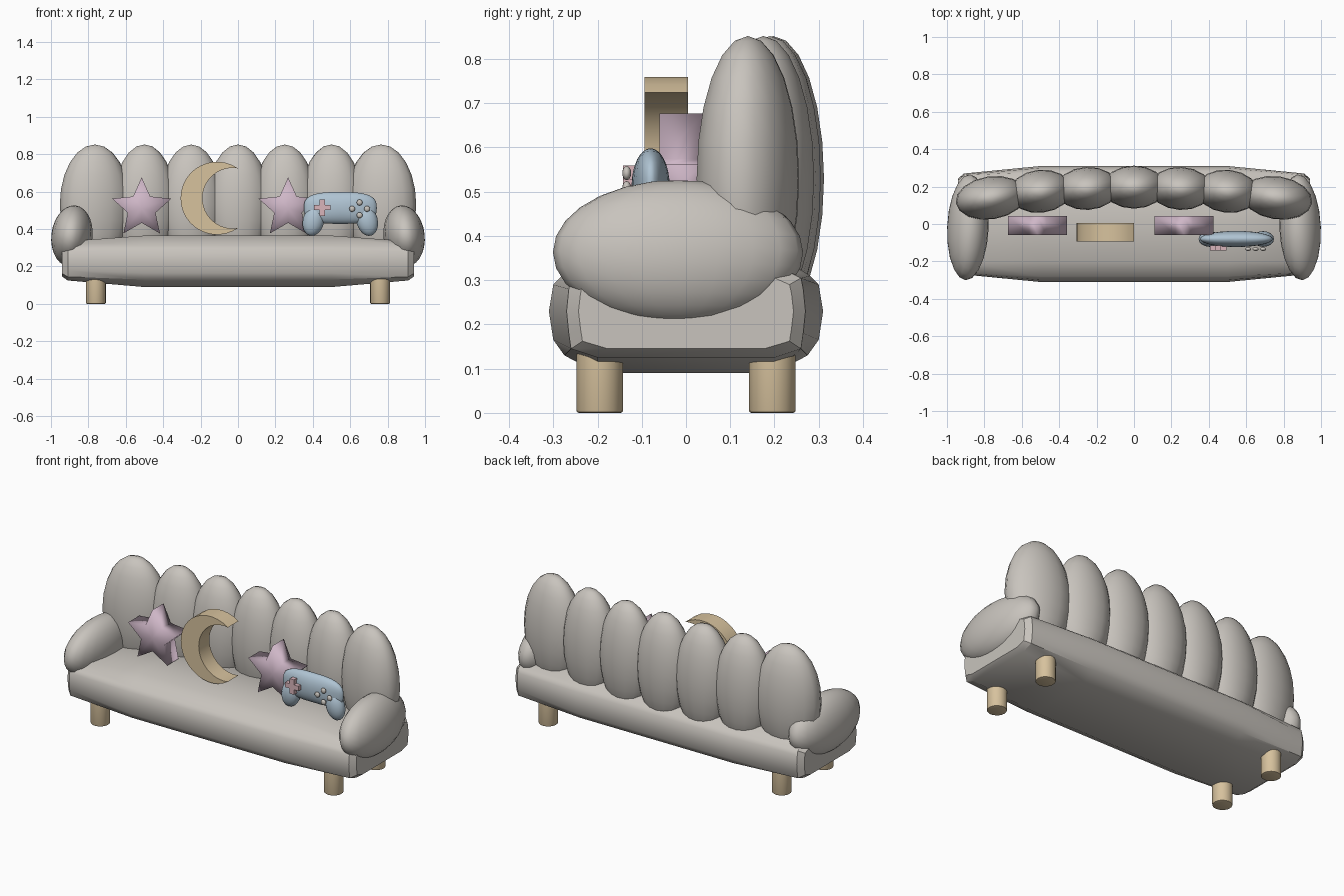
import bpy, bmesh, math
from mathutils import Vector

if "Cube" in bpy.data.objects:
    bpy.data.objects.remove(bpy.data.objects["Cube"])


def material(name, rgb):
    m = bpy.data.materials.new(name)
    m.diffuse_color = (*rgb, 1)
    m.use_nodes = True
    m.node_tree.nodes["Principled BSDF"].inputs["Base Color"].default_value = m.diffuse_color
    return m


GREY = material("warm grey fabric", (0.58, 0.55, 0.51))
TAN = material("tan wood", (0.68, 0.54, 0.34))
PINK = material("dusty pink", (0.62, 0.47, 0.57))
BLUE = material("pale blue", (0.43, 0.55, 0.65))
ROSE = material("rose", (0.70, 0.46, 0.50))


def finish(name, bm, mat, angle=35, loc=(0, 0, 0), rot=(0, 0, 0)):
    """Turn a bmesh into a shaded object; angle 180 keeps every edge smooth."""
    bmesh.ops.recalc_face_normals(bm, faces=bm.faces[:])
    me = bpy.data.meshes.new(name)
    bm.to_mesh(me)
    bm.free()
    me.materials.append(mat)
    ob = bpy.data.objects.new(name, me)
    bpy.context.collection.objects.link(ob)
    ob.location, ob.rotation_euler = loc, rot
    bpy.ops.object.select_all(action='DESELECT')
    ob.select_set(True)
    bpy.context.view_layer.objects.active = ob
    if angle >= 180:
        bpy.ops.object.shade_smooth()
    else:
        bpy.ops.object.shade_smooth_by_angle(angle=math.radians(angle))
    return ob


def ellipsoid(name, mat, loc, radii, rot=(0, 0, 0), seg=16, rings=12):
    bm = bmesh.new()
    bmesh.ops.create_uvsphere(bm, u_segments=seg, v_segments=rings, radius=1)
    bmesh.ops.scale(bm, vec=radii, verts=bm.verts)
    return finish(name, bm, mat, 60, loc, rot)


def prism(name, mat, outline, y0, y1, angle, hub=None):
    """Extrude an (x, z) outline along y, with fan caps around an optional hub."""
    bm = bmesh.new()
    rows = [[bm.verts.new((x, y, z)) for x, z in outline] for y in (y0, y1)]
    n = len(outline)
    for i in range(n):
        j = (i + 1) % n
        bm.faces.new((rows[0][i], rows[0][j], rows[1][j], rows[1][i]))
    for row, y in zip(rows, (y0, y1)):
        if hub:
            c = bm.verts.new((hub[0], y, hub[1]))
            for i in range(n):
                bm.faces.new((row[i], row[(i + 1) % n], c))
        else:
            bm.faces.new(row)
    return finish(name, bm, mat, angle)


# Seat base: plump lengthwise loft, fuller in the middle
MID = [(.20, .09), (.275, .13), (.30, .165), (.31, .23), (.30, .29), (.28, .31), (.20, .365)]
END = [(.20, .125), (.26, .145), (.265, .18), (.27, .23), (.265, .28), (.26, .305), (.20, .335)]
CAP = [(y * .9, .23 + (z - .23) * .8) for y, z in END]
bm = bmesh.new()
loops = []
for x, half in ((-.94, CAP), (-.91, END), (-.5, MID), (.5, MID), (.91, END), (.94, CAP)):
    ring = half + [(-y, z) for y, z in reversed(half)]
    loops.append([bm.verts.new((x, y, z)) for y, z in ring])
for a, b in zip(loops, loops[1:]):
    for i in range(len(a)):
        j = (i + 1) % len(a)
        bm.faces.new((a[i], a[j], b[j], b[i]))
bm.faces.new(loops[0])
bm.faces.new(loops[-1])
finish("seat_base", bm, GREY, 35)

# Back cushions in a shallow arc
for i in range(-3, 4):
    x = i * .25
    y = (.197, .19, .175, .14)[abs(i)]
    outer = abs(i) == 3
    ellipsoid("back_cushion", GREY, (x * (1.02 if outer else 1), y, .53),
              (.19 if outer else .168, .115, .322), (0, 0, -x * .2))

# Arms and legs, mirrored left and right
for s in (-1, 1):
    ellipsoid("arm", GREY, (s * .888, -.018, .363), (.11, .283, .164), (0, -s * .12, s * .04), 20, 14)
    for y in (-.195, .195):
        bm = bmesh.new()
        bmesh.ops.create_cone(bm, cap_ends=True, segments=20, radius1=.053, radius2=.053, depth=.15)
        low = [e for e in bm.edges if all(v.co.z < 0 for v in e.verts)]
        bmesh.ops.bevel(bm, geom=low, offset=.006, segments=2, affect='EDGES', profile=.5)
        finish("leg", bm, TAN, 35, (s * .76, y, .075))

# Star cushions
for cx in (-.515, .268):
    pts = []
    for k in range(10):
        r = .166 if k % 2 == 0 else .078
        a = math.pi / 2 + k * math.pi / 5
        pts.append((cx + r * math.cos(a), .511 + r * math.sin(a)))
    prism("star_cushion", PINK, pts, -.06, .043, 180, (cx, .511))


# Crescent cushion: outer arc one way, inner arc back, meeting at the tips
def arc(cx, r, tip, n):
    a0 = math.atan2(tip[1], tip[0] - cx)
    return [(cx + r * math.cos(a0 + (2 * math.pi - 2 * a0) * k / n),
             .565 + r * math.sin(a0 + (2 * math.pi - 2 * a0) * k / n)) for k in range(n + 1)]


R, CX = .195, -.112
tip = (0, math.sqrt(R * R - CX * CX))
depth = .19
r_in = (depth ** 2 + tip[1] ** 2) / (2 * depth)
outer = arc(CX, R, tip, 24)
inner = arc(r_in - depth, r_in, tip, 24)
bm = bmesh.new()
N = len(outer)
O = [[bm.verts.new((x, y, z)) for x, z in outer] for y in (-.094, .005)]
I = [[bm.verts.new((x, y, z)) for x, z in inner[1:-1]] for y in (-.094, .005)]
I = [[o[0]] + row + [o[-1]] for o, row in zip(O, I)]
for k in range(N - 1):
    bm.faces.new((O[0][k], O[0][k + 1], O[1][k + 1], O[1][k]))
    bm.faces.new((I[0][k], I[0][k + 1], I[1][k + 1], I[1][k]))
    for o, w in zip(O, I):
        bm.faces.new(list(dict.fromkeys((o[k], o[k + 1], w[k + 1], w[k]))))
finish("crescent_cushion", bm, TAN, 35)

# Game pad cushion: boxy rounded body with two grips
bm = bmesh.new()
bmesh.ops.create_uvsphere(bm, u_segments=28, v_segments=16, radius=1)
for v in bm.verts:
    d = v.co.copy()
    k = (abs(d.x) ** 3 + abs(d.z) ** 3) ** (1 / 3)
    flat = math.hypot(d.x, d.z)
    g = flat / k if k > 1e-6 else 1
    v.co = Vector((d.x * g * .195, d.y * .043, d.z * g * .085))
finish("pad_body", bm, BLUE, 70, (.547, -.08, .513))
for s in (-1, 1):
    ellipsoid("pad_grip", BLUE, (.547 + s * .143, -.08, .445), (.057, .042, .083), (0, -s * .25, 0))

# Cross key and four round buttons
a, b = .014, .044
cross = [(-a, b), (-a, a), (-b, a), (-b, -a), (-a, -a), (-a, -b),
         (a, -b), (a, -a), (b, -a), (b, a), (a, a), (a, b)]
prism("cross_key", ROSE, [(.45 + x, .515 + z) for x, z in cross], -.142, -.115, 35)
for dx, dz in ((0, .034), (0, -.034), (.04, 0), (-.04, 0)):
    ellipsoid("round_button", GREY, (.65 + dx, -.134, .508 + dz), (.016, .010, .016), seg=14, rings=8)
